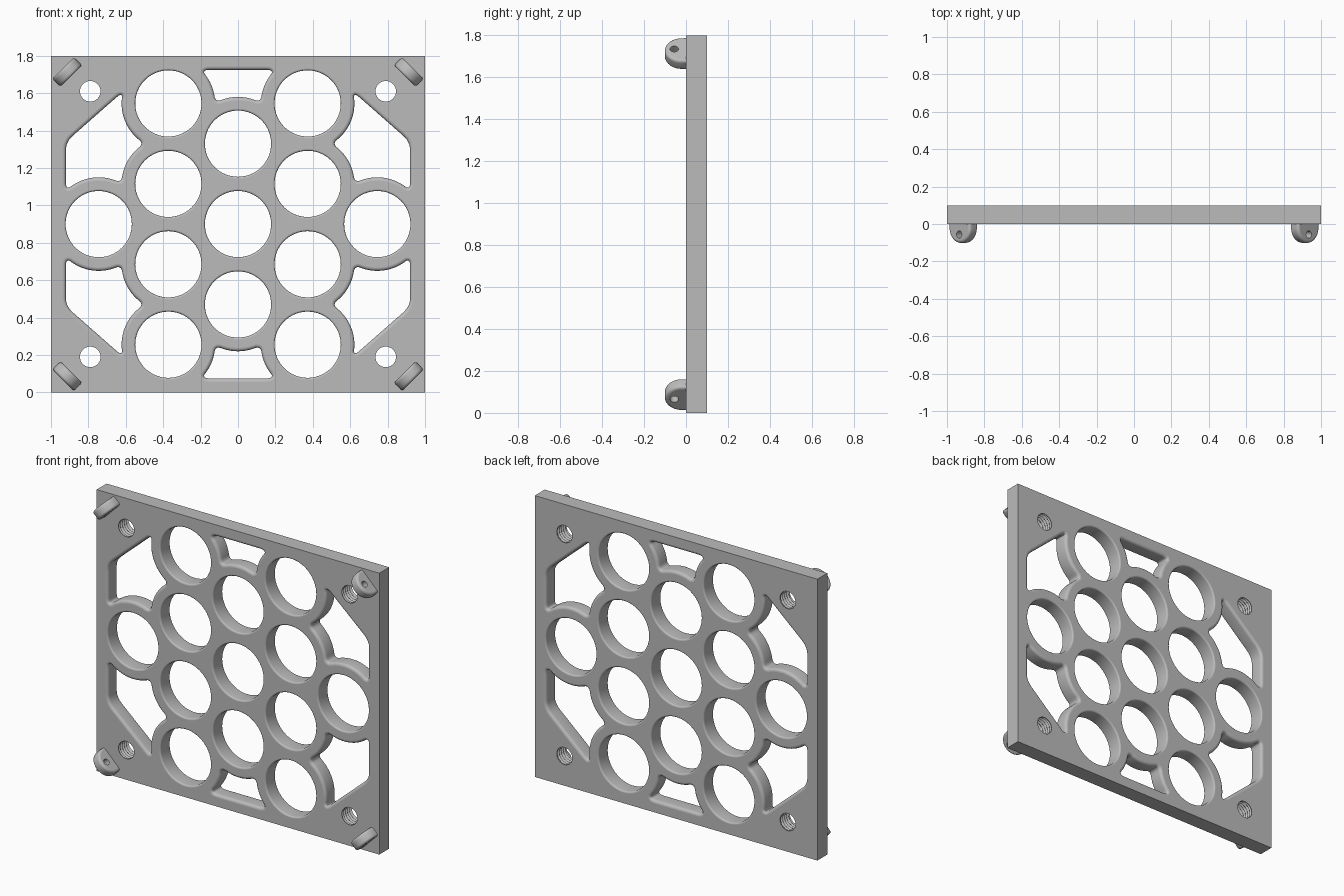
import bpy, bmesh
from math import pi, sin, cos, sqrt, atan2, radians, remainder
from mathutils import Vector

if "Cube" in bpy.data.objects:
    bpy.data.objects.remove(bpy.data.objects["Cube"])

MID_Z = 0.9        # height of the plate centre
THICK = 0.10       # plate thickness
PITCH = 0.43       # spacing of the hexagonal hole pattern
COL = PITCH * cos(pi / 6)
HOLE_R, RING_R = 0.177, 0.25

grey = bpy.data.materials.new("plain grey")
grey.use_nodes = True
grey.diffuse_color = (0.5, 0.5, 0.5, 1)
grey.node_tree.nodes["Principled BSDF"].inputs["Base Color"].default_value = (0.5, 0.5, 0.5, 1)


def circle(cx, cy, r, n=64):
    return [Vector((cx + r * cos(2 * pi * i / n), cy + r * sin(2 * pi * i / n))) for i in range(n)]


def fillet_rows(r, depth, steps=5):
    """Rounded rim on both sides; positive r flares a hole, negative r rounds an outline."""
    arc = [(r * (1 - sin(a)), abs(r) * (1 - cos(a)))
           for a in (pi / 2 * k / steps for k in range(steps + 1))]
    return arc + [(o, depth - d) for o, d in reversed(arc)]


def thread_rows(depth, turns=5, steps=50):
    """Helical groove that fades out at both ends."""
    def groove(t):
        fade = min(1, 10 * min(t, 1 - t))
        return lambda a: 0.012 * fade * abs(2 * ((t * turns + a) % 1) - 1)
    return [(groove(k / steps), depth * k / steps) for k in range(steps + 1)]


def solid(name, loops, place):
    """Slab from outline and hole loops; each loop carries rows of (offset, depth)."""
    bm = bmesh.new()
    caps = ([], [])
    for pts, rows in loops:
        n = len(pts)
        if sum(pts[i - 1].cross(pts[i]) for i in range(n)) < 0:
            pts = pts[::-1]
        normals = []
        for i in range(n):
            t = (pts[i] - pts[i - 1]).normalized() + (pts[(i + 1) % n] - pts[i]).normalized()
            normals.append(Vector((t.y, -t.x)).normalized())
        rings = []
        for off, depth in rows:
            rings.append([bm.verts.new(place(
                pts[i] + normals[i] * (off(i / n) if callable(off) else off), depth))
                for i in range(n)])
        for a, b in zip(rings, rings[1:]):
            for i in range(n):
                bm.faces.new((a[i - 1], a[i], b[i], b[i - 1]))
        for cap, ring in zip(caps, (rings[0], rings[-1])):
            for i in range(n):
                edge = bm.edges.get((ring[i - 1], ring[i]))
                edge.smooth = False
                cap.append(edge)
    for cap in caps:
        bmesh.ops.triangle_fill(bm, edges=cap, use_beauty=True)
    bmesh.ops.recalc_face_normals(bm, faces=bm.faces[:])
    mesh = bpy.data.meshes.new(name)
    bm.to_mesh(mesh)
    bm.free()
    mesh.materials.append(grey)
    obj = bpy.data.objects.new(name, mesh)
    bpy.context.collection.objects.link(obj)
    bpy.ops.object.select_all(action='DESELECT')
    obj.select_set(True)
    bpy.context.view_layer.objects.active = obj
    bpy.ops.object.shade_smooth_by_angle(angle=radians(35))
    return obj


def side(p, q, centre=None, n=24):
    """Points from p to q, straight or as an arc round a centre."""
    p, q = Vector(p), Vector(q)
    if centre is None:
        return [p.lerp(q, k / n) for k in range(n + 1)]
    c = Vector(centre)
    a0 = atan2(*(p - c).yx)
    da = remainder(atan2(*(q - c).yx) - a0, 2 * pi)
    return [c + RING_R * Vector((cos(a0 + da * k / n), sin(a0 + da * k / n))) for k in range(n + 1)]


def window(corners, trim=0.035):
    """Closed loop of (corner, arc centre of the next side) with rounded corners."""
    sides = []
    for (p, c), (q, _) in zip(corners, corners[1:] + corners[:1]):
        full = side(p, q, c)
        sides.append([v for v in full
                      if (v - full[0]).length > trim and (v - full[-1]).length > trim])
    loop = []
    for i, (p, _) in enumerate(corners):
        a, b, p = sides[i - 1][-1], sides[i][0], Vector(p)
        loop += [a.lerp(p, t).lerp(p.lerp(b, t), t) for t in (k / 7 for k in range(1, 7))]
        loop += sides[i]
    return loop


def mirrored(loop, sx, sz):
    return [Vector((v.x * sx, v.y * sz)) for v in loop]


QUADS = [(sx, sz) for sx in (-1, 1) for sz in (-1, 1)]

# Perforated plate: outline and main holes
loops = [([Vector((sx, sz * MID_Z)) for sx, sz in ((-1, -1), (1, -1), (1, 1), (-1, 1))],
          [(0, 0), (0, THICK)])]
centres = [(0, k * PITCH) for k in (-1, 0, 1)]
centres += [(s * COL, k * PITCH / 2) for s in (-1, 1) for k in (-3, -1, 1, 3)]
centres += [(s * 2 * COL, 0) for s in (-1, 1)]
loops += [(circle(x, z, HOLE_R), fillet_rows(0.01, THICK)) for x, z in centres]

# Windows between the rings and the frame
high, low, outer, top = (COL, 1.5 * PITCH), (COL, PITCH / 2), (2 * COL, 0), (0, PITCH)
gap = sqrt(RING_R ** 2 - (PITCH / 2) ** 2)
edge_x, edge_z = 0.92, 0.825
corner_window = window([
    ((edge_x, sqrt(RING_R ** 2 - (edge_x - outer[0]) ** 2)), None),
    ((edge_x, 0.44), None),
    ((0.614, 0.709), high),
    ((COL + gap, PITCH), low),
    ((1.5 * COL + gap / 2, PITCH / 4 + gap * sin(pi / 3)), outer)])
top_x = COL - sqrt(RING_R ** 2 - (edge_z - high[1]) ** 2)
low_x, low_z = COL / 2 - gap / 2, 1.25 * PITCH + gap * sin(pi / 3)
top_window = window([
    ((top_x, edge_z), None),
    ((-top_x, edge_z), (-COL, high[1])),
    ((-low_x, low_z), top),
    ((low_x, low_z), high)])
rim = fillet_rows(0.018, THICK)
loops += [(mirrored(corner_window, sx, sz), rim) for sx, sz in QUADS]
loops += [(mirrored(top_window, 1, sz), rim) for sz in (-1, 1)]

# Threaded screw holes
loops += [(circle(sx * 0.79, sz * 0.71, 0.055, 32), thread_rows(THICK)) for sx, sz in QUADS]
solid("perforated_plate", loops, lambda p, d: Vector((p.x, d, p.y + MID_Z)))

# Rounded lugs set diagonally at the front corners
LUG_R, LUG_T = 0.081, 0.062
profile = [Vector((LUG_R * cos(a), -0.02 - LUG_R * sin(a)))
           for a in (pi * k / 32 for k in range(33))]
profile += [Vector((-LUG_R, 0.03)), Vector((LUG_R, 0.03))]
for sx, sz in QUADS:
    base = Vector((sx * 0.913, 0, MID_Z + sz * 0.813))
    along = Vector((sx, 0, -sz)).normalized()
    across = Vector((sx, 0, sz)).normalized()

    def place(p, d):
        return base + along * p.x + Vector((0, p.y, 0)) + across * (d - LUG_T / 2)

    name = f"{'upper' if sz > 0 else 'lower'}_{'left' if sx > 0 else 'right'}_lug"
    solid(name, [(profile, fillet_rows(-0.015, LUG_T)),
                 (circle(0, -0.056, 0.02, 24), [(0, 0), (0, LUG_T)])], place)
